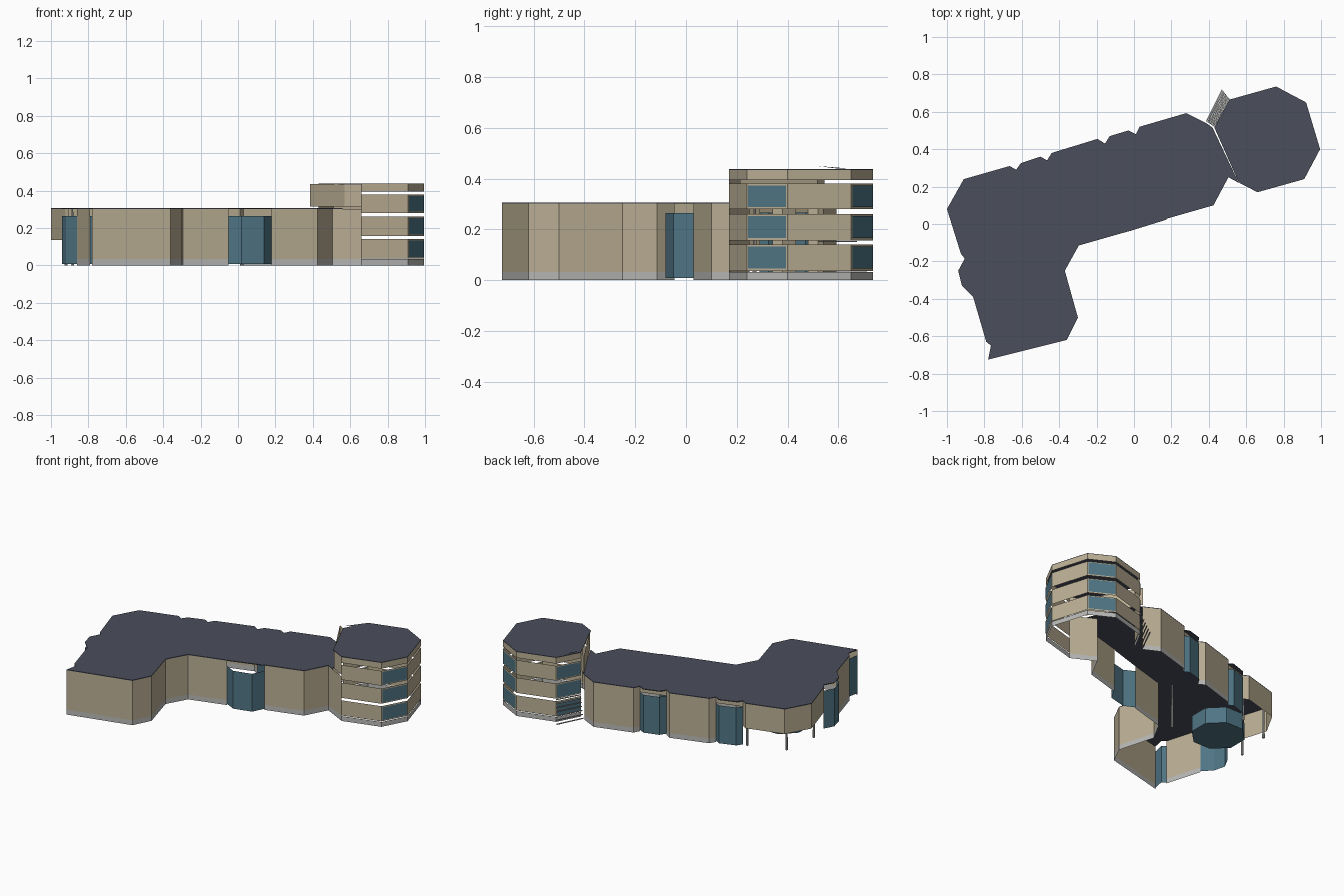
import bpy, bmesh, math
from mathutils import Vector

if "Cube" in bpy.data.objects:
    bpy.data.objects.remove(bpy.data.objects["Cube"])


def material(name, rgb):
    m = bpy.data.materials.new(name)
    m.diffuse_color = (*rgb, 1)
    m.use_nodes = True
    m.node_tree.nodes["Principled BSDF"].inputs["Base Color"].default_value = m.diffuse_color
    return m


BEIGE = material("beige_wall", (0.50, 0.43, 0.30))
GLASS = material("blue_glass", (0.08, 0.18, 0.235))
ROOF = material("slate_roof", (0.07, 0.077, 0.105))
GREY = material("grey_base", (0.48, 0.48, 0.47))


def finish(bm, name, mat):
    me = bpy.data.meshes.new(name)
    bm.to_mesh(me)
    bm.free()
    me.materials.append(mat)
    ob = bpy.data.objects.new(name, me)
    bpy.context.collection.objects.link(ob)
    return ob


def strip(name, pts, z0, z1, mat):
    """Upright sheet following a ground path."""
    bm = bmesh.new()
    lo = [bm.verts.new((x, y, z0)) for x, y in pts]
    hi = [bm.verts.new((x, y, z1)) for x, y in pts]
    for i in range(len(pts) - 1):
        bm.faces.new((lo[i], lo[i + 1], hi[i + 1], hi[i]))
    return finish(bm, name, mat)


def slab(name, pts, z0, z1, mat):
    """Closed prism over a flat outline."""
    bm = bmesh.new()
    f = bm.faces.new([bm.verts.new((x, y, z0)) for x, y in pts])
    top = bmesh.ops.extrude_face_region(bm, geom=[f])["geom"]
    bmesh.ops.translate(bm, vec=(0, 0, z1 - z0),
                        verts=[v for v in top if isinstance(v, bmesh.types.BMVert)])
    bmesh.ops.recalc_face_normals(bm, faces=bm.faces)
    return finish(bm, name, mat)


def wall(name, pts):
    """Full-height low wall with its grey base."""
    strip(name, pts, 0.033, 0.301, BEIGE)
    strip(name + "_base", pts, 0.0, 0.033, GREY)


# Ground paths of the low wing, counter-clockwise
south = [(-0.78, -0.725), (-0.36, -0.62), (-0.30, -0.50), (-0.37, -0.25),
         (-0.295, -0.115), (-0.05, -0.045)]
east = [(0.18, 0.03), (0.425, 0.10), (0.505, 0.25), (0.66, 0.17)]
north_a = [(0.385, 0.54), (0.28, 0.593), (0.03, 0.52), (0.01, 0.48)]
bay_a = [(0.01, 0.48), (-0.03, 0.50), (-0.13, 0.47), (-0.155, 0.43)]
north_b = [(-0.155, 0.43), (-0.195, 0.455), (-0.44, 0.38), (-0.465, 0.34)]
bay_b = [(-0.465, 0.34), (-0.50, 0.36), (-0.605, 0.325), (-0.63, 0.29)]
porch = [(-0.63, 0.29), (-0.665, 0.31), (-0.91, 0.24), (-1.0, 0.08),
         (-0.925, -0.16), (-0.905, -0.185)]
bay_c = [(-0.905, -0.185), (-0.94, -0.25), (-0.92, -0.33), (-0.86, -0.39)]
west = [(-0.86, -0.39), (-0.79, -0.63)]
bay_d = [(-0.79, -0.63), (-0.765, -0.65), (-0.78, -0.725)]
entry = [(-0.05, -0.045), (0.02, -0.08), (0.14, -0.05), (0.18, 0.03)]

for name, path in (("south_wall", south), ("east_wall", east),
                   ("north_wall_a", north_a), ("north_wall_b", north_b),
                   ("west_wall", west)):
    wall(name, path)

# Raised wall over the open porch
strip("porch_wall", porch, 0.135, 0.301, BEIGE)

# Glass bays, with beige headers behind the northern ones
for name, path in (("north_bay_a", bay_a), ("north_bay_b", bay_b),
                   ("west_bay", bay_c), ("corner_bay", bay_d),
                   ("entry_bay", entry)):
    strip(name, path, 0.008, 0.265, GLASS)
for name, path in (("header_a", bay_a), ("header_b", bay_b)):
    strip(name, [path[0], path[-1]], 0.265, 0.301, BEIGE)

# Low roof
joint = [(0.56, 0.22), (0.42, 0.515)]
outline = []
for path in (south, [(-0.02, -0.037), (0.17, 0.022)], east[:-1], joint, north_a,
             bay_a, north_b, bay_b, porch, bay_c, west, bay_d[:-1]):
    for p in path:
        if not outline or outline[-1] != p:
            outline.append(p)
slab("low_roof", outline, 0.301, 0.306, ROOF)

# Tower: seven outer corners, beige and glass faces alternating
C = Vector((0.71, 0.4525))
corner = [(0.66, 0.17), (0.91, 0.24), (0.995, 0.40), (0.92, 0.65),
          (0.76, 0.735), (0.51, 0.665), (0.43, 0.515)]
strip("tower_base", corner, 0.0, 0.033, GREY)
for n, (z0, z1) in enumerate(((0.037, 0.140), (0.157, 0.260), (0.280, 0.380))):
    strip(f"tower_band_{n}", corner, z0, z1, BEIGE)
    for i in (1, 3, 5):
        a, b = Vector(corner[i]), Vector(corner[i + 1])
        out = ((a + b) / 2 - C).normalized() * 0.003
        pts = [tuple(a.lerp(b, t) + out) for t in (0.03, 0.97)]
        strip(f"tower_window_{n}_{i}", pts, z0 + 0.008, z1 - 0.008, GLASS)
strip("tower_parapet", corner, 0.395, 0.434, BEIGE)
strip("tower_inner_wall", [(0.66, 0.17), (0.57, 0.217), (0.385, 0.545), (0.43, 0.515)],
      0.315, 0.434, BEIGE)
slab("tower_roof", corner + [(0.56, 0.222)], 0.433, 0.438, ROOF)

# Outside stair in the notch, rising towards the tower
a0, a1 = Vector((0.385, 0.55)), Vector((0.47, 0.72))
b0, b1 = Vector((0.43, 0.52)), Vector((0.513, 0.665))
N = 7
for i in range(N):
    s, e = i / N, (i + 0.8) / N
    quad = [a0.lerp(b0, s), a1.lerp(b1, s), a1.lerp(b1, e), a0.lerp(b0, e)]
    z = 0.01 + 0.14 * i / (N - 1)
    slab(f"stair_tread_{i}", [tuple(p) for p in quad], z, z + 0.005, GREY)

# Small raised fin on the tower roof edge
bm = bmesh.new()
bm.faces.new([bm.verts.new(p) for p in
              ((0.43, 0.52, 0.449), (0.50, 0.645, 0.439), (0.50, 0.60, 0.439))])
finish(bm, "roof_fin", ROOF)

# Glass octagon room behind the porch
slab("porch_room", [(-0.71 + 0.17 * math.cos(math.radians(22.5 + 45 * k)),
                     -0.04 + 0.17 * math.sin(math.radians(22.5 + 45 * k)))
                    for k in range(8)], 0.05, 0.16, GLASS)

# Porch columns
for k, (x, y) in enumerate(((-0.65, 0.27), (-0.886, 0.185), (-0.92, -0.06), (-0.375, -0.08))):
    bm = bmesh.new()
    bmesh.ops.create_cone(bm, cap_ends=True, segments=8, radius1=0.008,
                          radius2=0.005, depth=0.30)
    bmesh.ops.translate(bm, verts=bm.verts, vec=(x, y, 0.15))
    finish(bm, f"porch_column_{k}", GREY)
